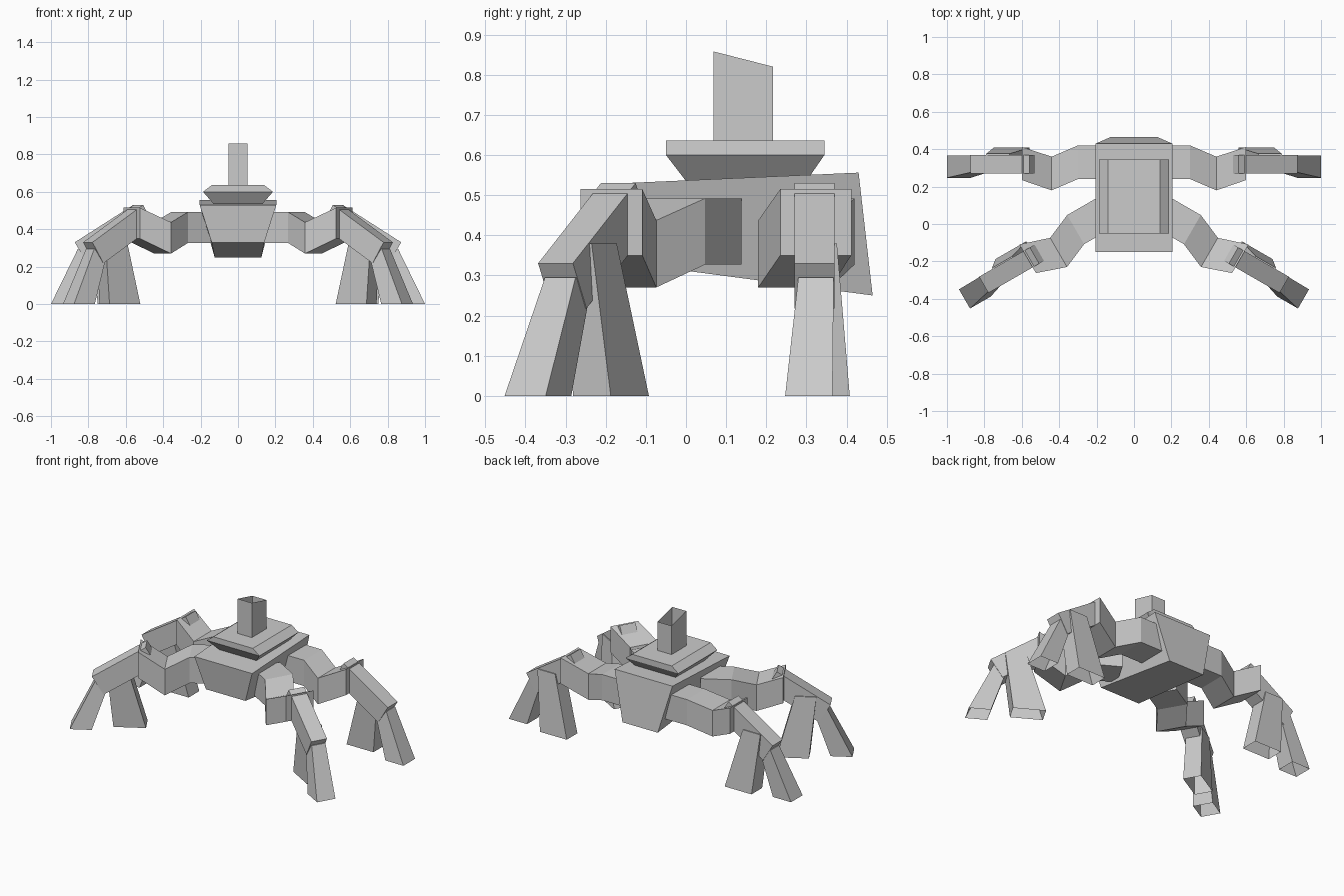
import bpy, bmesh
from math import radians
from mathutils import Matrix, Vector

if "Cube" in bpy.data.objects:
    bpy.data.objects.remove(bpy.data.objects["Cube"])


def loft(name, rings, cap_start=True, cap_end=True, matrix=None, mirror=False):
    """Skin a run of equal-sized point rings into a flat-faced solid."""
    bm = bmesh.new()
    loops = [[bm.verts.new(p) for p in ring] for ring in rings]
    for a, b in zip(loops, loops[1:]):
        for i in range(len(a)):
            j = (i + 1) % len(a)
            bm.faces.new((a[i], a[j], b[j], b[i]))
    if cap_start:
        bm.faces.new(loops[0][::-1])
    if cap_end:
        bm.faces.new(loops[-1])
    if matrix:
        bm.transform(matrix)
    bmesh.ops.recalc_face_normals(bm, faces=bm.faces)
    mesh = bpy.data.meshes.new(name)
    bm.to_mesh(mesh)
    bm.free()
    ob = bpy.data.objects.new(name, mesh)
    bpy.context.collection.objects.link(ob)
    if mirror:
        mod = ob.modifiers.new("mirror", 'MIRROR')
        mod.use_axis[0] = True
        mod.use_bisect_axis[0] = False
        mod.use_mirror_merge = False
    return ob


def flat(x0, x1, y0, y1, z0, z1=None):
    """Horizontal ring; z0 at the front edge, z1 at the back edge."""
    z1 = z0 if z1 is None else z1
    return [(x0, y0, z0), (x1, y0, z0), (x1, y1, z1), (x0, y1, z1)]


def upright(x, y0, y1, z0, z1):
    """Ring standing in the yz plane."""
    return [(x, y0, z0), (x, y1, z0), (x, y1, z1), (x, y0, z1)]


# Wedge-shaped hull, narrower below
loft("hull", [
    [(-.14, -.125, .328), (.14, -.125, .328), (.125, .465, .25), (-.125, .465, .25)],
    flat(-.205, .205, -.15, .43, .53, .556)])

# Deck plate: flared skirt, then side bevels
loft("deck", [flat(-.13, .13, 0, .30, .535),
              flat(-.187, .187, -.05, .345, .60),
              flat(-.14, .14, -.05, .345, .636)])

# Open chimney with slanted rim
loft("chimney", [flat(-.05, .05, .068, .217, .63),
                 flat(-.05, .05, .068, .217, .858, .82)], False, False)


def leg(prefix, m):
    # Zigzag hip arm
    loft(prefix + "_hip", [upright(.12, .24, .42, .327, .492),
                           upright(.30, .24, .42, .327, .492),
                           upright(.44, .18, .36, .27, .437),
                           upright(.60, .235, .412, .35, .515)],
         matrix=m, mirror=True)
    # Sloping shin beam
    shin = []
    for x, z in ((.56, .53), (.873, .33)):
        shin.append([(x, .27, z), (x, .37, z),
                     (x - .068, .37, z - .112), (x - .068, .27, z - .112)])
    loft(prefix + "_shin", shin, matrix=m, mirror=True)
    # Two flared prongs
    loft(prefix + "_outer_prong", [flat(.77, .856, .28, .368, .295),
                                   flat(.872, 1.0, .247, .365, 0)],
         True, False, m, True)
    loft(prefix + "_inner_prong", [flat(.665, .79, .28, .376, .38),
                                   flat(.56, .75, .30, .408, 0)],
         True, False, m, True)


# Front legs are the rear ones swung forward
leg("rear_leg", Matrix.Identity(4))
pivot = Matrix.Translation(Vector((-.30, -.33, 0)))
leg("front_leg", Matrix.Translation(Vector((.312, -.03, 0)))
    @ Matrix.Rotation(radians(-30), 4, 'Z') @ pivot)
